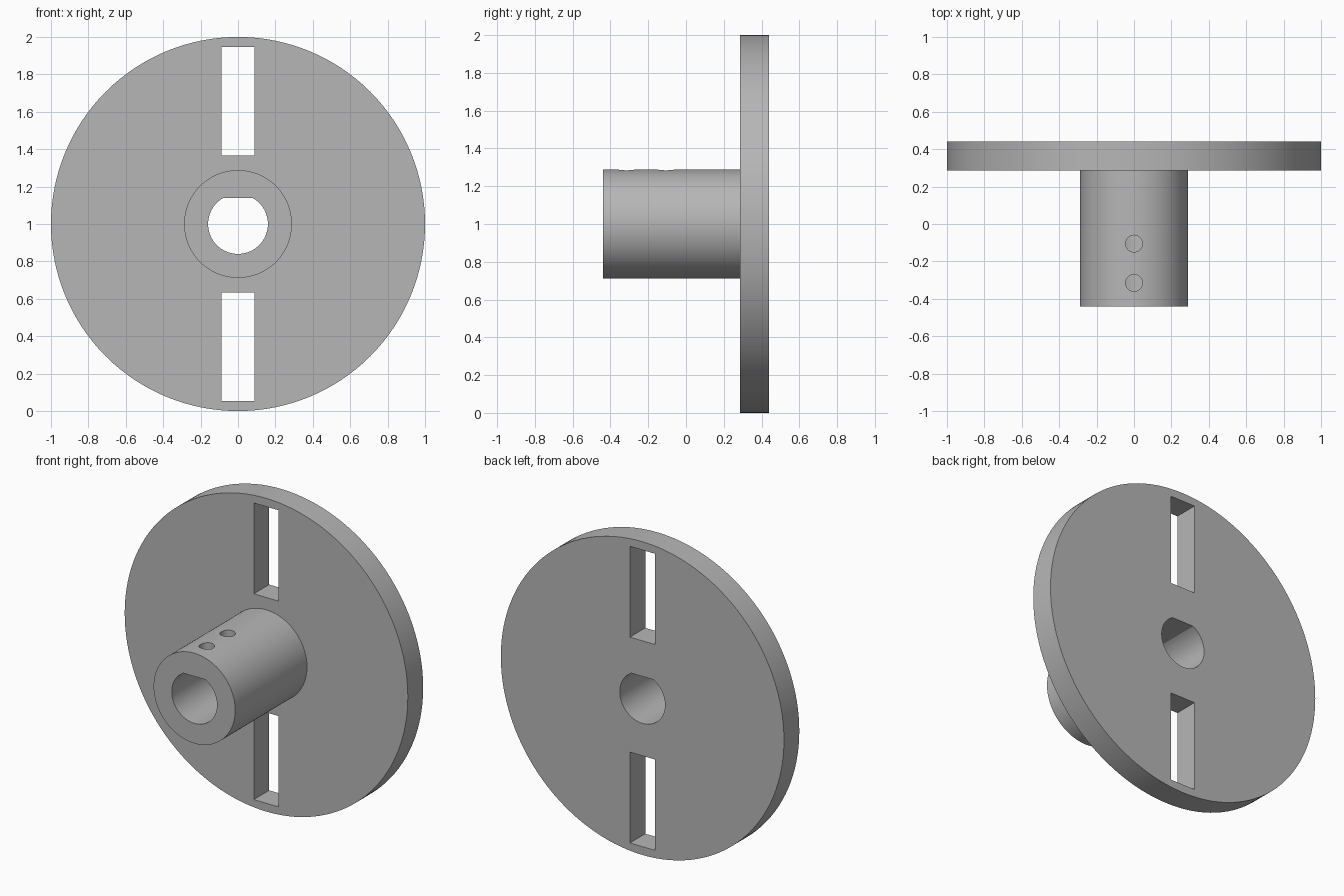
import bpy
import math

cube = bpy.data.objects.get("Cube")
if cube:
    bpy.data.objects.remove(cube, do_unlink=True)

AXIS_Z = 1.0                      # height of the shaft axis
FRONT, FLANGE, BACK = -0.44, 0.285, 0.44
BORE_R, BORE_FLAT = 0.16, 0.14

grey = bpy.data.materials.new("plain grey")
grey.use_nodes = True
grey.diffuse_color = (0.47, 0.47, 0.47, 1)
grey.node_tree.nodes["Principled BSDF"].inputs["Base Color"].default_value = grey.diffuse_color


def prism(name, outline, y0, y1):
    """Extrude an (x, z) outline, measured from the shaft axis, along y."""
    n = len(outline)
    verts = [(x, y, AXIS_Z + z) for y in (y0, y1) for x, z in outline]
    faces = [list(range(n)), list(range(2 * n - 1, n - 1, -1))]
    faces += [(i, i + n, (i + 1) % n + n, (i + 1) % n) for i in range(n)]
    mesh = bpy.data.meshes.new(name)
    mesh.from_pydata(verts, [], faces)
    mesh.materials.append(grey)
    obj = bpy.data.objects.new(name, mesh)
    bpy.context.collection.objects.link(obj)
    return obj


def arc(radius, start, end, steps):
    return [(radius * math.cos(start + (end - start) * i / steps),
             radius * math.sin(start + (end - start) * i / steps))
            for i in range(steps + 1)]


def circle(radius, steps):
    return arc(radius, 0, math.tau, steps)[:-1]


def combine(target, tool, operation):
    """Apply a boolean and discard the tool."""
    mod = target.modifiers.new(tool.name, 'BOOLEAN')
    mod.operation = operation
    mod.solver = 'EXACT'
    mod.object = tool
    bpy.context.view_layer.objects.active = target
    bpy.ops.object.modifier_apply(modifier=mod.name)
    bpy.data.objects.remove(tool, do_unlink=True)


# Disc with the hub fused to its front
body = prism("flanged_hub", circle(1.0, 128), FLANGE, BACK)
combine(body, prism("hub", circle(0.288, 96), FRONT, FLANGE + 0.05), 'UNION')

# D-shaped shaft bore, flat on top
flat = math.asin(BORE_FLAT / BORE_R)
bore = arc(BORE_R, math.pi - flat, math.tau + flat, 64)
combine(body, prism("bore_cutter", bore, FRONT - 0.1, BACK + 0.1), 'DIFFERENCE')

# Radial slots above and below the hub
for side in (1, -1):
    inner, outer, half = 0.367 * side, 0.947 * side, 0.088 * side
    slot = [(-half, inner), (half, inner), (half, outer), (-half, outer)]
    combine(body, prism("slot_cutter", slot, FLANGE - 0.1, BACK + 0.1), 'DIFFERENCE')

# Set-screw holes from the top of the hub into the bore
for y in (-0.105, -0.315):
    bpy.ops.mesh.primitive_cylinder_add(vertices=32, radius=0.045, depth=0.3,
                                        location=(0, y, AXIS_Z + 0.23))
    hole = bpy.context.object
    hole.name = "screw_hole_cutter"
    hole.data.materials.append(grey)
    combine(body, hole, 'DIFFERENCE')

# Smooth round walls, crisp edges
bpy.ops.object.select_all(action='DESELECT')
body.select_set(True)
bpy.context.view_layer.objects.active = body
bpy.ops.object.shade_smooth_by_angle(angle=math.radians(30))
